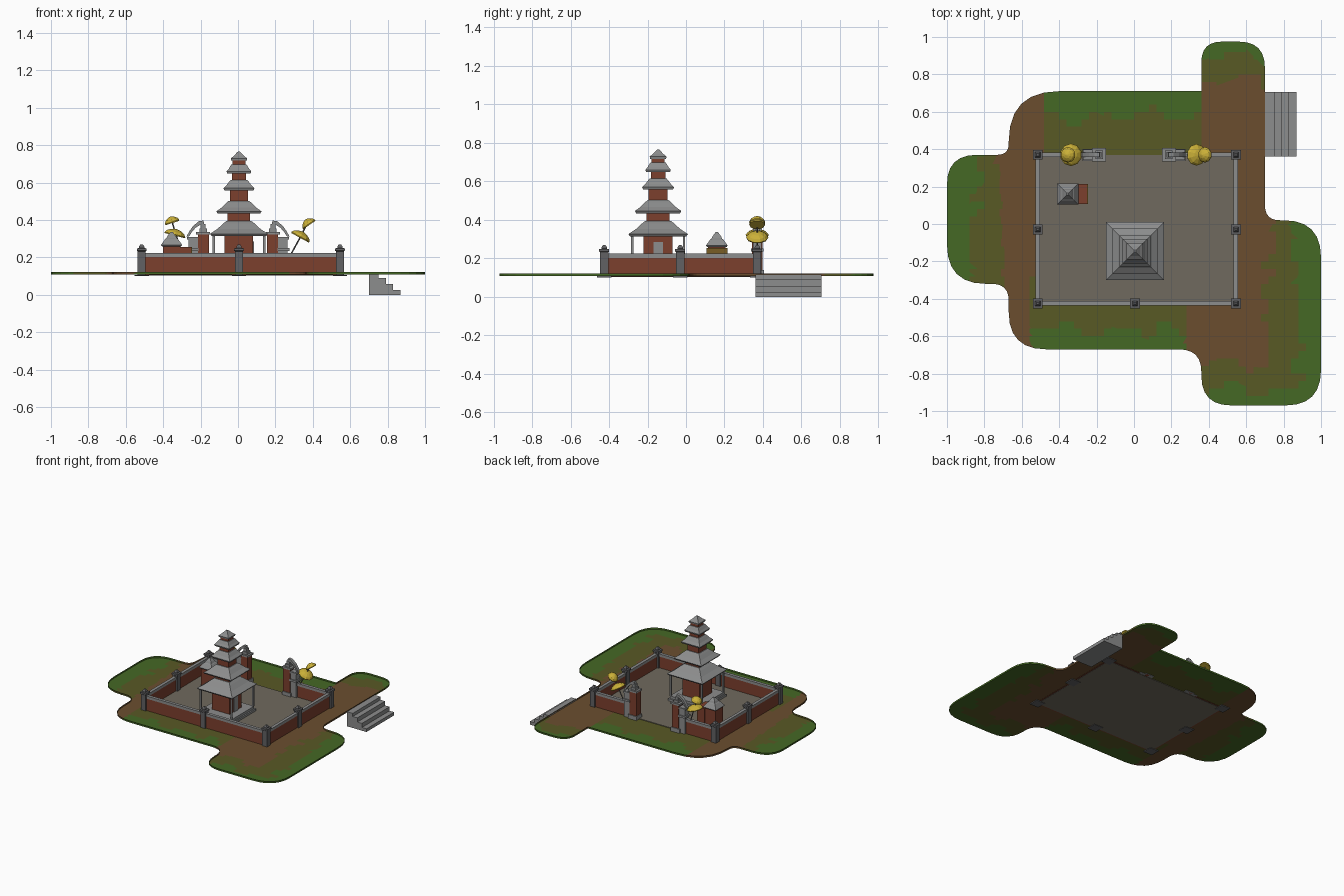
import bpy, bmesh, math
from mathutils import Vector, Matrix

if "Cube" in bpy.data.objects:
    bpy.data.objects.remove(bpy.data.objects["Cube"])


def material(name, rgb):
    m = bpy.data.materials.new(name)
    m.diffuse_color = (*rgb, 1)
    m.use_nodes = True
    m.node_tree.nodes["Principled BSDF"].inputs["Base Color"].default_value = m.diffuse_color
    return m


GRASS = material("grass_green", (0.060, 0.140, 0.018))
OLIVE = material("dry_grass", (0.098, 0.100, 0.018))
EARTH = material("bare_earth", (0.145, 0.076, 0.028))
PAVING = material("paving", (0.162, 0.144, 0.112))
STONE = material("light_stone", (0.262, 0.266, 0.266))
DARK = material("dark_stone", (0.120, 0.120, 0.125))
BRICK = material("red_brick", (0.200, 0.050, 0.026))
GOLD = material("yellow_cloth", (0.600, 0.440, 0.040))
BRONZE = material("bronze", (0.190, 0.110, 0.018))


def finish(name, bm, *mats):
    bmesh.ops.recalc_face_normals(bm, faces=bm.faces)
    me = bpy.data.meshes.new(name)
    bm.to_mesh(me)
    bm.free()
    for m in mats:
        me.materials.append(m)
    ob = bpy.data.objects.new(name, me)
    bpy.context.collection.objects.link(ob)
    return ob


def boxes(name, mat, *dims):
    """Each dim is x0, x1, y0, y1, z0, z1."""
    bm = bmesh.new()
    for x0, x1, y0, y1, z0, z1 in dims:
        m = Matrix.Translation(((x0 + x1) / 2, (y0 + y1) / 2, (z0 + z1) / 2)) @ \
            Matrix.Diagonal((x1 - x0, y1 - y0, z1 - z0, 1))
        bmesh.ops.create_cube(bm, size=1, matrix=m)
    return finish(name, bm, mat)


def stack(bm, cx, cy, rings, sides=4, mat=Matrix()):
    """Loft of square (or n-sided) rings given as (half width, z)."""
    prev = None
    k = math.sqrt(2) if sides == 4 else 1
    for i, (h, z) in enumerate(rings):
        ring = []
        for s in range(sides):
            a = math.tau * (s + 0.5) / sides
            p = mat @ Vector((h * k * math.cos(a), h * k * math.sin(a), z))
            ring.append(bm.verts.new((p.x + cx, p.y + cy, p.z)))
        if prev:
            for s in range(sides):
                t = (s + 1) % sides
                bm.faces.new((prev[s], prev[t], ring[t], ring[s]))
        if i in (0, len(rings) - 1):
            bm.faces.new(ring)
        prev = ring


def prism(name, mat, pts, y0, y1):
    """Extrude an x/z outline along y."""
    bm = bmesh.new()
    f = bm.faces.new([bm.verts.new((x, y0, z)) for x, z in pts])
    g = bmesh.ops.extrude_face_region(bm, geom=[f])["geom"]
    bmesh.ops.translate(bm, vec=(0, y1 - y0, 0),
                        verts=[v for v in g if isinstance(v, bmesh.types.BMVert)])
    return finish(name, bm, mat)


# ---- Island sheet: rounded outline, raised rim, coloured by position
corners = [(.36, .71, 0), (.36, .975, .11), (.70, .975, .14), (.70, .02, .08),
           (1, .02, .20), (1, -.97, .19), (.36, -.97, .16), (.36, -.67, .12),
           (-.67, -.67, .20), (-.67, -.32, .09), (-1, -.32, .21), (-1, .37, .16),
           (-.67, .37, .06), (-.67, .71, .27)]
outline = []
for i, (x, y, r) in enumerate(corners):
    c = Vector((x, y))
    if r == 0:
        outline.append(c)
        continue
    a = c + (Vector(corners[i - 1][:2]) - c).normalized() * r
    b = c + (Vector(corners[(i + 1) % len(corners)][:2]) - c).normalized() * r
    for k in range(7):
        t = k / 6
        outline.append(a * (1 - t) ** 2 + c * 2 * t * (1 - t) * 1 + b * t * t)

bm = bmesh.new()
face = bm.faces.new([bm.verts.new((p.x, p.y, 0.121)) for p in outline])
face.normal_update()
if face.normal.z < 0:
    face.normal_flip()
bmesh.ops.inset_region(bm, faces=[face], thickness=0.053, use_even_offset=True)
g = bmesh.ops.extrude_face_region(bm, geom=[face])["geom"]
bmesh.ops.translate(bm, vec=(0, 0, -0.013),
                    verts=[v for v in g if isinstance(v, bmesh.types.BMVert)])
if face.is_valid:
    bmesh.ops.delete(bm, geom=[face], context='FACES_ONLY')
bmesh.ops.triangulate(bm, faces=bm.faces)
for axis in ((1, 0, 0), (0, 1, 0)):
    for k in range(-24, 25):
        bmesh.ops.bisect_plane(bm, geom=bm.verts[:] + bm.edges[:] + bm.faces[:],
                               plane_co=Vector(axis) * k * 0.04, plane_no=axis)


def ground_colour(x, y):
    w = 0.03 * math.sin(23 * x + 5 * y) + 0.02 * math.sin(41 * y - 13 * x)
    if x > 0.36 and y > 0.05 and x < 0.72:                # path lobe
        d = y - 0.90
    elif x > 0.36 and y < 0.03:                           # right lobe
        d = max(x - 0.86, -y - 0.88)
    elif x < -0.70:                                       # left lobe
        d = -0.85 - x
    elif -0.48 < x <= 0.36 and y > 0.3:                   # back band
        d = y - 0.58
        return 0 if d + w > 0 else 1
    elif -0.55 < x < 0.27 and y < -0.3:                   # front band
        d = -0.57 - y
        return 0 if d + w > 0 else 1
    else:
        return 2
    d += w
    return 0 if d > 0 else 1 if d > -0.13 else 2


for f in bm.faces:
    c = f.calc_center_median()
    f.material_index = ground_colour(c.x, c.y)
finish("island_ground", bm, GRASS, OLIVE, EARTH)

# ---- Landing stairs
prism("landing_stairs", STONE,
      [(.70, 0), (.70, .115), (.75, .115), (.75, .09), (.79, .09), (.79, .057),
       (.83, .057), (.83, .025), (.87, .025), (.87, 0)], .36, .705)

# ---- Courtyard floor, walls and coping
X0, X1, Y0, Y1 = -.515, .545, -.425, .37
boxes("courtyard_floor", PAVING, (X0, X1, Y0, Y1, .104, .113))


def wall_run(t, z0, z1):
    return [(X0, X1, Y0 - t, Y0 + t, z0, z1), (X0 - t, X0 + t, Y0, Y1, z0, z1),
            (X1 - t, X1 + t, Y0, Y1, z0, z1), (X0, -.25, Y1 - t, Y1 + t, z0, z1),
            (.25, X1, Y1 - t, Y1 + t, z0, z1)]


boxes("brick_wall", BRICK, *wall_run(.009, .106, .205))
boxes("wall_coping", STONE, *wall_run(.012, .203, .224))

# ---- Wall posts with caps
bm = bmesh.new()
for x, y in ((X0, Y0), (X1, Y0), (X0, Y1), (X1, Y1), (X0, -.03), (X1, -.03), (.005, Y0)):
    stack(bm, x, y, [(.038, .101), (.038, .107), (.021, .107), (.021, .232), (.026, .236),
                     (.026, .248), (.014, .250), (.014, .258), (.006, .270)])
finish("wall_posts", bm, DARK)

# ---- Pagoda: platform, porch columns, five brick storeys, five roofs
PX, PY = .005, -.145
bm = bmesh.new()
stack(bm, PX, PY, [(.15, .113), (.15, .13), (.14, .13), (.14, .15)])
finish("pagoda_platform", bm, STONE)
bm = bmesh.new()
for sx in (-1, 1):
    for sy in (-1, 1):
        stack(bm, PX + sx * .135, PY + sy * .135, [(.006, .15), (.006, .33)])
finish("porch_columns", bm, STONE)
# roof half width, eave z, roof top z, storey half width, storey base z
tiers = [(.155, .326, .395, .076, .15), (.121, .446, .502, .060, .39),
         (.083, .570, .615, .049, .50), (.066, .660, .697, .038, .61),
         (.044, .729, .765, .034, .69)]
bodies, roofs = bmesh.new(), bmesh.new()
for i, (h, e, top, body, z0) in enumerate(tiers):
    t = tiers[i + 1][3] + .006 if i < 4 else .006
    stack(bodies, PX, PY, [(body, z0), (body, e + .005)])
    stack(roofs, PX, PY, [(h * .94, e - .012), (h, e), (t + (h - t) * .55, e + (top - e) * .38),
                          (t + (h - t) * .2, e + (top - e) * .8), (t, top)])
finish("pagoda_storeys", bodies, BRICK)
finish("pagoda_roofs", roofs, STONE)
boxes("pagoda_door", STONE, (PX + .074, PX + .081, PY - .025, PY + .025, .15, .285))

# ---- Small shrine with altar
SX, SY = -.355, .16
bm = bmesh.new()
stack(bm, SX, SY, [(.046, .113), (.046, .27)])
finish("shrine_body", bm, BRICK)
bm = bmesh.new()
stack(bm, SX, SY, [(.050, .258), (.057, .266), (.034, .298), (.028, .302), (.022, .315),
                   (.006, .336)])
finish("shrine_roof", bm, STONE)
boxes("shrine_altar", BRICK, (-.31, -.25, .107, .215, .113, .255))
boxes("altar_cloth", BRONZE, (-.25, -.245, .107, .215, .113, .255))

# ---- Split gate, mirrored halves
for s, side in ((-1, "left"), (1, "right")):
    def flip(*b):
        return (*sorted((s * b[0], s * b[1])), *b[2:])
    boxes(side + "_gate_core", BRICK, flip(.155, .215, .342, .398, .106, .325))
    boxes(side + "_gate_stone", STONE,
          flip(.15, .225, .335, .405, .106, .14), flip(.15, .225, .335, .405, .322, .336),
          flip(.165, .205, .348, .392, .336, .355), flip(.175, .20, .355, .385, .355, .378),
          flip(.213, .265, .347, .393, .106, .31), flip(.21, .275, .338, .402, .235, .25),
          flip(.21, .272, .342, .398, .295, .308))
    # curved crest running down and outwards
    crest = [(.185, .375), (.185, .395), (.205, .395), (.23, .375), (.25, .35), (.262, .32),
             (.275, .31), (.272, .34), (.255, .372), (.225, .397), (.205, .402)]
    crest = [(.18, .375), (.185, .397), (.21, .393), (.24, .368), (.26, .34), (.275, .312),
             (.262, .312), (.245, .338), (.225, .36), (.20, .375)]
    prism(side + "_gate_crest", STONE, [(s * x, z) for x, z in crest], .358, .382)


# ---- Ceremonial umbrellas: two tilted canopies on a leaning pole
def umbrella(side, canopies, pole):
    bm = bmesh.new()
    for x, z, r, tilt in canopies:
        m = Matrix.Translation((0, 0, z)) @ Matrix.Rotation(tilt, 4, 'Y')
        stack(bm, x, Y1, [(r * .96, -.014), (r, -.008), (r * .82, .006), (r * .45, .017),
                          (r * .08, .022)], 10, m)
    finish(side + "_umbrella", bm, GOLD)
    bm = bmesh.new()
    for (xa, za), (xb, zb) in zip(pole, pole[1:]):
        d = Vector((xb - xa, 0, zb - za))
        m = Matrix.Translation((0, 0, za)) @ d.to_track_quat('Z', 'Y').to_matrix().to_4x4()
        stack(bm, xa, Y1, [(.004, 0), (.004, d.length)], 6, m)
    finish(side + "_umbrella_pole", bm, DARK)


umbrella("left", [(-.335, .330, .060, .25), (-.355, .397, .042, -.32)],
         [(-.30, .11), (-.30, .22), (-.335, .33), (-.355, .40)])
umbrella("right", [(.338, .317, .058, .5), (.374, .385, .042, -.6)],
         [(.285, .11), (.285, .22), (.338, .317), (.374, .39)])
